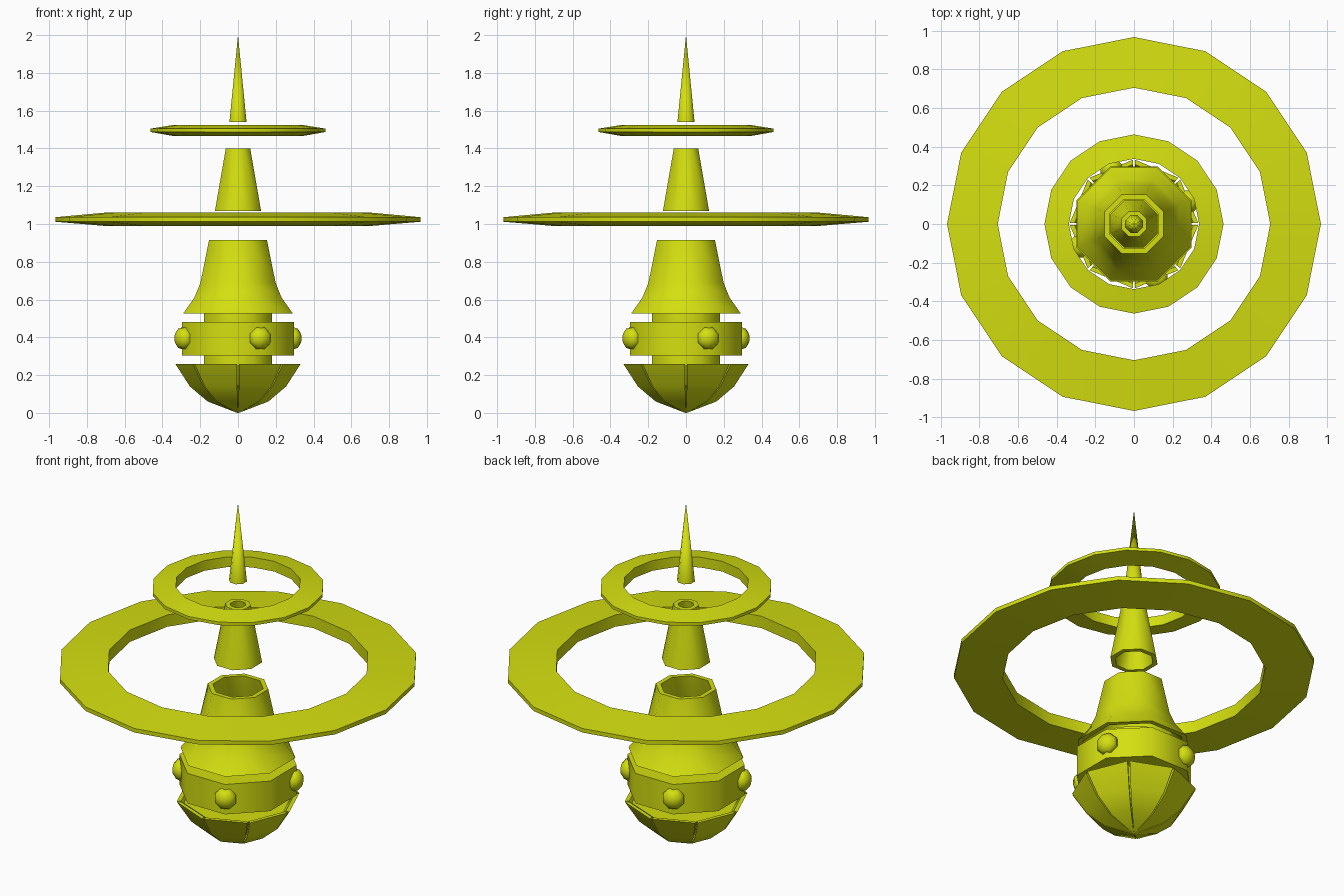
import bpy, bmesh, math
from mathutils import Matrix, Vector

if "Cube" in bpy.data.objects:
    bpy.data.objects.remove(bpy.data.objects["Cube"], do_unlink=True)

COLOR = (0.66, 0.74, 0.005, 1)
paint = bpy.data.materials.new("acid_yellow")
paint.use_nodes = True
paint.diffuse_color = COLOR
paint.node_tree.nodes["Principled BSDF"].inputs["Base Color"].default_value = COLOR


def finish(bm, name, angle):
    """Weld, orient and shade a mesh, then add it to the scene."""
    bmesh.ops.remove_doubles(bm, verts=bm.verts, dist=0.0005)
    bmesh.ops.recalc_face_normals(bm, faces=bm.faces)
    mesh = bpy.data.meshes.new(name)
    bm.to_mesh(mesh)
    bm.free()
    mesh.materials.append(paint)
    obj = bpy.data.objects.new(name, mesh)
    bpy.context.collection.objects.link(obj)
    bpy.ops.object.select_all(action="DESELECT")
    obj.select_set(True)
    bpy.context.view_layer.objects.active = obj
    bpy.ops.object.shade_smooth_by_angle(angle=math.radians(angle))
    return obj


def sweep(bm, profile, angles, full):
    """Turn a closed (radius, height) outline through the given angles."""
    rows = [[bm.verts.new((r * math.cos(a), r * math.sin(a), z)) for r, z in profile]
            for a in angles]
    pairs = list(zip(rows, rows[1:]))
    if full:
        pairs.append((rows[-1], rows[0]))
    else:
        bm.faces.new(rows[0])
        bm.faces.new(rows[-1])
    n = len(profile)
    for a, b in pairs:
        for i in range(n):
            j = (i + 1) % n
            ra, rb = profile[i][0], profile[j][0]
            if ra == 0 and rb == 0:
                continue
            if ra == 0:
                bm.faces.new((a[i], a[j], b[j]))
            elif rb == 0:
                bm.faces.new((a[i], a[j], b[i]))
            else:
                bm.faces.new((a[i], a[j], b[j], b[i]))


def lathe(name, profile, sides=8, turn=0.5, angle=50):
    bm = bmesh.new()
    step = math.tau / sides
    sweep(bm, profile, [(i + turn) * step for i in range(sides)], True)
    loose = [v for v in bm.verts if not v.link_faces]
    bmesh.ops.delete(bm, geom=loose, context="VERTS")
    return finish(bm, name, angle)


def shell(outer, thickness):
    """Outline of a hollow wall following an outer profile."""
    return outer + [(r - thickness, z) for r, z in reversed(outer)]


# Spire and hollow stacked cones
lathe("spire", [(0, 2.0), (0.049, 1.54), (0, 1.54)])
lathe("neck_cone", shell([(0.07, 1.4), (0.132, 1.07)], 0.027))
lathe("skirt_cone", shell([(0.166, 0.915), (0.215, 0.69), (0.25, 0.61), (0.315, 0.525)], 0.028))

# Floating rings, thinning towards the rim
lathe("large_ring", [(0.705, 0.99), (0.967, 1.012), (0.967, 1.036), (0.705, 1.06)], 16, 0, 30)
lathe("small_ring", [(0.337, 1.465), (0.463, 1.487), (0.463, 1.505), (0.337, 1.525)], 16, 0, 30)

# Core, belt and inner bowl
lathe("core", [(0, 0.2), (0.195, 0.2), (0.195, 0.56), (0, 0.56)])
lathe("belt", [(0.17, 0.305), (0.321, 0.305), (0.321, 0.482), (0.17, 0.482)])
lathe("inner_bowl", [(0, 0.03), (0.13, 0.08), (0.22, 0.15), (0.295, 0.25), (0, 0.25)], 8, 0)

# Bottom dome made of separate petals with narrow gaps
petal = [(0.004, 0.0), (0.16, 0.06), (0.255, 0.14), (0.332, 0.26),
         (0.308, 0.26), (0.235, 0.15), (0.15, 0.08), (0.004, 0.025)]
bm = bmesh.new()
for k in range(8):
    start = k * math.tau / 8
    gap = math.radians(1)
    sweep(bm, petal, [start + gap, start + math.tau / 8 - gap], False)
finish(bm, "dome_petals", 25)

# Four studs on the belt corners
for k in range(4):
    a = math.radians(22.5 + 90 * k)
    out = Vector((math.cos(a), math.sin(a), 0))
    bm = bmesh.new()
    bmesh.ops.create_uvsphere(bm, u_segments=8, v_segments=6, radius=0.063)
    bmesh.ops.scale(bm, vec=(1, 1, 0.78), verts=bm.verts)
    place = (Matrix.Translation(out * 0.31 + Vector((0, 0, 0.395)))
             @ out.to_track_quat("Z", "Y").to_matrix().to_4x4()
             @ Matrix.Rotation(math.radians(22.5), 4, "Z"))
    bmesh.ops.transform(bm, matrix=place, verts=bm.verts)
    finish(bm, f"belt_stud_{k + 1}", 50)
